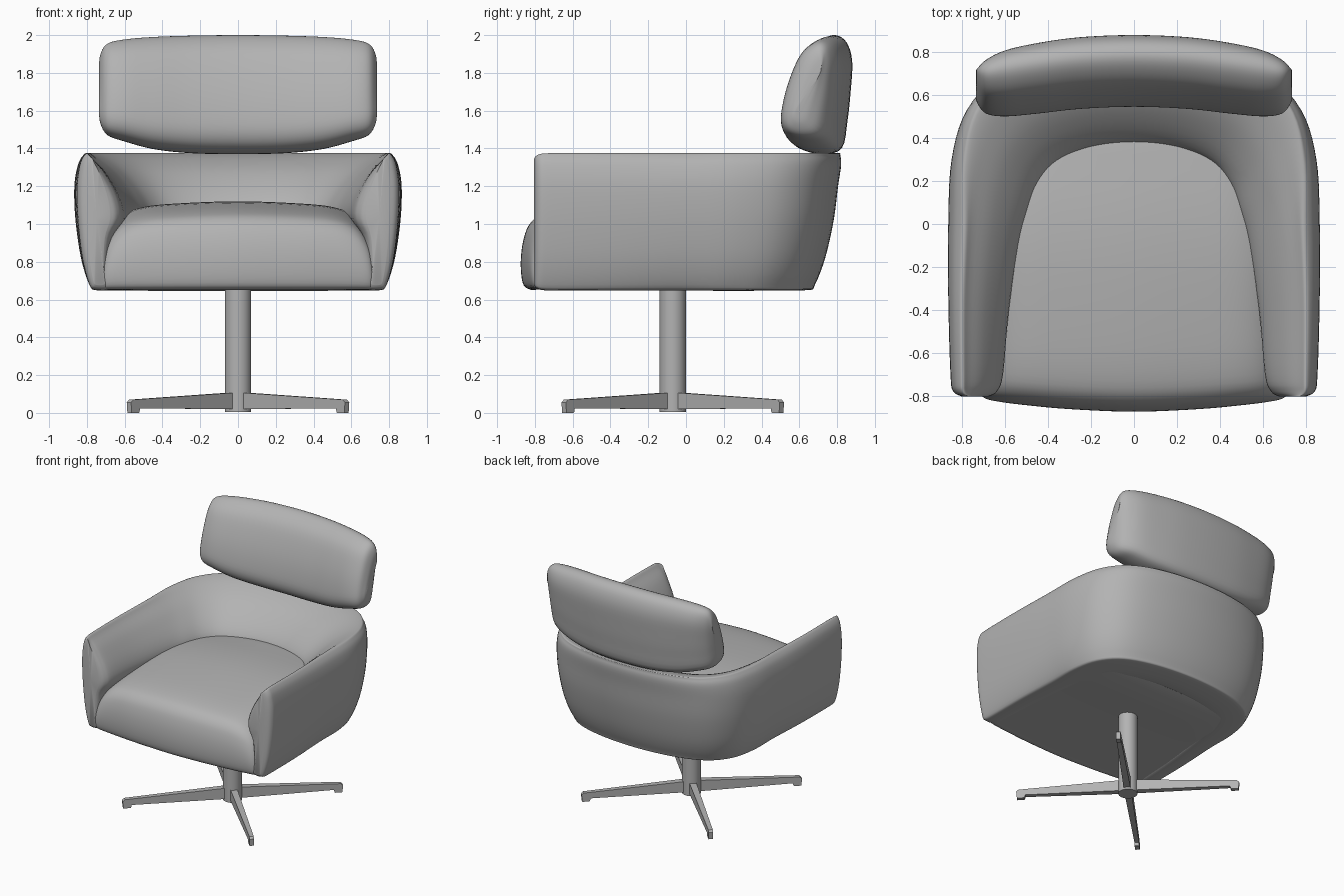
import bpy, bmesh, math
from mathutils import Vector

if "Cube" in bpy.data.objects:
    bpy.data.objects.remove(bpy.data.objects["Cube"])

mat = bpy.data.materials.new("soft_grey")
mat.diffuse_color = (0.45, 0.45, 0.45, 1)
mat.use_nodes = True
mat.node_tree.nodes["Principled BSDF"].inputs["Base Color"].default_value = mat.diffuse_color


def spline(pts, n, closed):
    """Smooth curve through the points, n samples per span."""
    m, out = len(pts), []
    for i in range(m if closed else m - 1):
        if closed:
            a, b, c, d = (pts[(i + k) % m] for k in (-1, 0, 1, 2))
        else:
            a, b, c, d = (pts[min(max(i + k, 0), m - 1)] for k in (-1, 0, 1, 2))
        for j in range(n):
            t = j / n
            out.append(0.5 * (2 * b + (c - a) * t + (2 * a - 5 * b + 4 * c - d) * t * t
                              + (3 * b - a - 3 * c + d) * t ** 3))
    if not closed:
        out.append(pts[-1].copy())
    return out


def finish(name, bm, angle=45):
    bmesh.ops.recalc_face_normals(bm, faces=bm.faces)
    me = bpy.data.meshes.new(name)
    bm.to_mesh(me)
    bm.free()
    ob = bpy.data.objects.new(name, me)
    bpy.context.collection.objects.link(ob)
    me.materials.append(mat)
    bpy.ops.object.select_all(action='DESELECT')
    ob.select_set(True)
    bpy.context.view_layer.objects.active = ob
    bpy.ops.object.shade_smooth_by_angle(angle=math.radians(angle))
    return ob


def loft(name, half):
    """Half: closed sections from the right end to the middle; mirrored in x."""
    full = half + [[Vector((-p.x, p.y, p.z)) for p in s] for s in half[-2::-1]]
    rings = [spline(s, 4, True) for s in full]
    cols = [spline(list(c), 5, False) for c in zip(*rings)]
    bm = bmesh.new()
    grid = [[bm.verts.new(p) for p in c] for c in cols]
    n, m = len(grid), len(grid[0])
    for i in range(n):
        a, b = grid[i], grid[(i + 1) % n]
        for j in range(m - 1):
            bm.faces.new((a[j], a[j + 1], b[j + 1], b[j]))
    # end caps
    for j in (0, m - 1):
        ring = [c[j] for c in grid]
        mid = bm.verts.new(sum((v.co for v in ring), Vector()) / n)
        for i in range(n):
            bm.faces.new((ring[i], ring[(i + 1) % n], mid))
    return finish(name, bm, 60)


# Wrap-around shell: arms and back in one U
outer = [(.80, -.805), (.842, -.78), (.855, -.70), (.865, -.35), (.865, 0), (.85, .3),
         (.78, .53), (.62, .69), (.35, .775), (0, .805)]
inner = [(.68, -.805), (.64, -.78), (.612, -.70), (.585, -.4), (.54, -.1), (.50, .06),
         (.45, .2), (.36, .305), (.2, .37), (0, .39)]
profile = [(.8, .66), (.42, .65), (.28, .68), (.12, .82), (.02, 1.02), (0, 1.2),
           (.06, 1.31), (.15, 1.36), (.24, 1.375), (.35, 1.345), (.62, 1.27),
           (.92, 1.14), (1, 1.03), (.78, .92), (.72, .75)]
sections = []
for k, (o, i) in enumerate(zip(outer, inner)):
    squash = (.92, .98)[k] if k < 2 else 1
    back = max(0, o[1]) / .805
    sec = []
    for t, z in profile:
        if t < .5:  # fuller outer face towards the back
            t *= 1 - (.55 if z > 1.2 else .4) * back * (t < .3 or z < 1)
        lean = (z - 1.2) * back * (.25 if z > 1.2 and t < .5 else .1)
        sec.append(Vector((o[0] + (i[0] - o[0]) * t,
                           o[1] + (i[1] - o[1]) * t + lean,
                           1.01 + (z - 1.01) * squash)))
    sections.append(sec)
loft("arm_and_back_shell", sections)

# Seat cushion: x, top drop, front set-back
stations = [(.73, .36, .11), (.72, .28, .085), (.69, .17, .06), (.62, .08, .045),
            (.5, .03, .03), (.3, .01, .012), (0, 0, 0)]
profile = [(-.83, .655), (-.865, .69), (-.875, .8), (-.86, .92), (-.82, 1.01), (-.73, 1.06),
           (-.5, 1.095), (-.1, 1.12), (.25, 1.10), (.5, 1.05), (.53, .85), (.48, .66),
           (-.2, .655), (-.75, .653)]
sections = []
for x, drop, setback in stations:
    sections.append([Vector((x * (1 - .3 * (max(0, y) / .5) ** 2),
                             y + setback * max(0, -y) / .87,
                             z - drop * (z - .655) / .465)) for y, z in profile])
loft("seat_cushion", sections)

# Headrest: x, bottom, top, thickness, forward shift
stations = [(.737, 1.60, 1.82, .10, -.085), (.728, 1.53, 1.90, .34, -.085),
            (.69, 1.47, 1.955, .68, -.08), (.6, 1.437, 1.977, .90, -.06),
            (.45, 1.397, 1.99, .98, -.035), (.25, 1.375, 1.997, 1, -.01), (0, 1.37, 2.0, 1, 0)]
profile = [(.60, .05), (.55, .17), (.555, .36), (.59, .60), (.65, .84), (.72, .96),
           (.79, 1), (.85, .94), (.88, .78), (.872, .53), (.855, .28), (.825, .05), (.72, 0)]
sections = []
for x, lo, hi, thick, shift in stations:
    sec = []
    for y, v in profile:
        seam = .67 + .13 * v
        sec.append(Vector((x, seam + (y - seam) * thick + shift, lo + (hi - lo) * v)))
    sections.append(sec)
loft("headrest", sections)

# Central post
CY = -.07
bm = bmesh.new()
bmesh.ops.create_cone(bm, cap_ends=True, segments=32, radius1=.07, radius2=.07, depth=.68)
bmesh.ops.translate(bm, verts=bm.verts, vec=(0, CY, .345))
finish("post", bm)

# Four-star base: diagonal tapered legs with a small foot at each tip
side = [(.03, .02), (.75, .024), (.755, .004), (.76, 0), (.812, 0), (.817, .055),
        (.80, .07), (.03, .108)]
for k, where in enumerate(("back_right", "back_left", "front_left", "front_right")):
    bm = bmesh.new()
    a = math.pi / 4 + k * math.pi / 2
    rows = []
    for s in (-1, 1):
        row = []
        for r, z in side:
            w = s * (.026 - .012 * r)
            row.append(bm.verts.new((r * math.cos(a) - w * math.sin(a),
                                     CY + r * math.sin(a) + w * math.cos(a), z)))
        rows.append(row)
        bm.faces.new(row)
    n = len(side)
    for i in range(n):
        j = (i + 1) % n
        bm.faces.new((rows[0][i], rows[0][j], rows[1][j], rows[1][i]))
    finish(where + "_base_leg", bm, 30)
